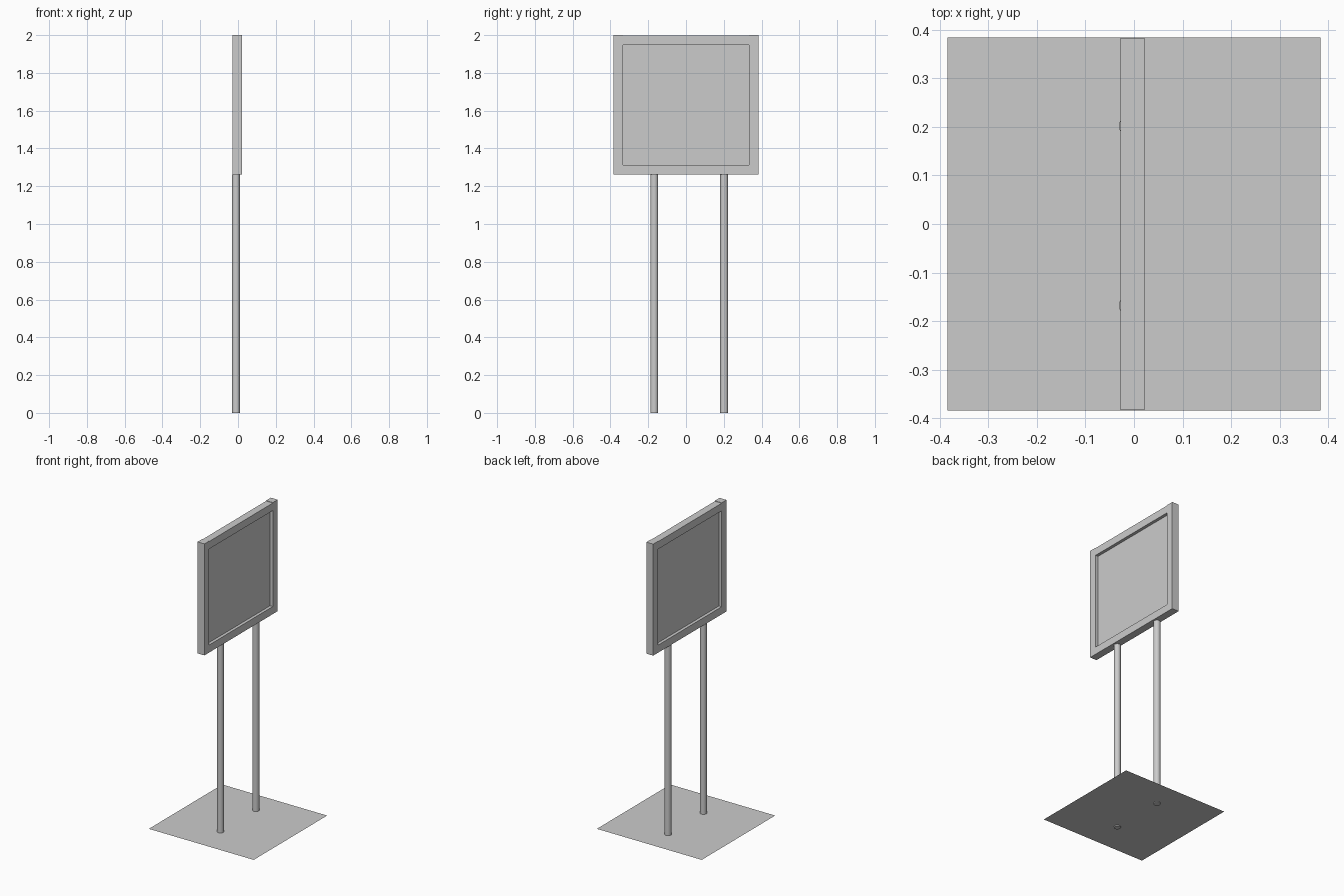
import bpy

if "Cube" in bpy.data.objects:
    bpy.data.objects.remove(bpy.data.objects["Cube"])


def box(name, x, y, z):
    """Box from (min, max) ranges on each axis."""
    bpy.ops.mesh.primitive_cube_add(size=1, location=[sum(r) / 2 for r in (x, y, z)])
    ob = bpy.context.object
    ob.name = name
    ob.scale = [r[1] - r[0] for r in (x, y, z)]
    bpy.ops.object.transform_apply(location=False, rotation=False, scale=True)
    return ob


HALF = 0.383            # half width of sign and base
BAR = 0.05              # frame bar width
INNER = HALF - BAR
DEPTH = (-0.028, 0.022)
BOTTOM, TOP = 1.262, 2.0

# Flat sheet base, with the pole ends just poking through
bpy.ops.mesh.primitive_plane_add(size=2 * HALF + 0.002, location=(0, 0, 0.006))
bpy.context.object.name = "base_plate"

# Round poles
POLE_R = 0.021
for side, y in (("left", -0.168), ("right", 0.202)):
    bpy.ops.mesh.primitive_cylinder_add(vertices=32, radius=POLE_R, depth=BOTTOM,
                                        location=(-0.01, y, BOTTOM / 2))
    bpy.context.object.name = f"pole_{side}"
    bpy.ops.object.shade_smooth_by_angle()

# Upright frame bars
box("frame_side_left", DEPTH, (-HALF, -INNER), (BOTTOM, TOP))
box("frame_side_right", DEPTH, (INNER, HALF), (BOTTOM, TOP))

# Horizontal frame bars between the uprights
box("frame_bottom", DEPTH, (-INNER, INNER), (BOTTOM, BOTTOM + BAR))
box("frame_top", DEPTH, (-INNER, INNER), (TOP - BAR - 0.003, TOP - 0.003))

# Recessed sign panel
box("sign_panel", (-0.008, 0.002), (-INNER, INNER), (BOTTOM + BAR, TOP - BAR - 0.003))
